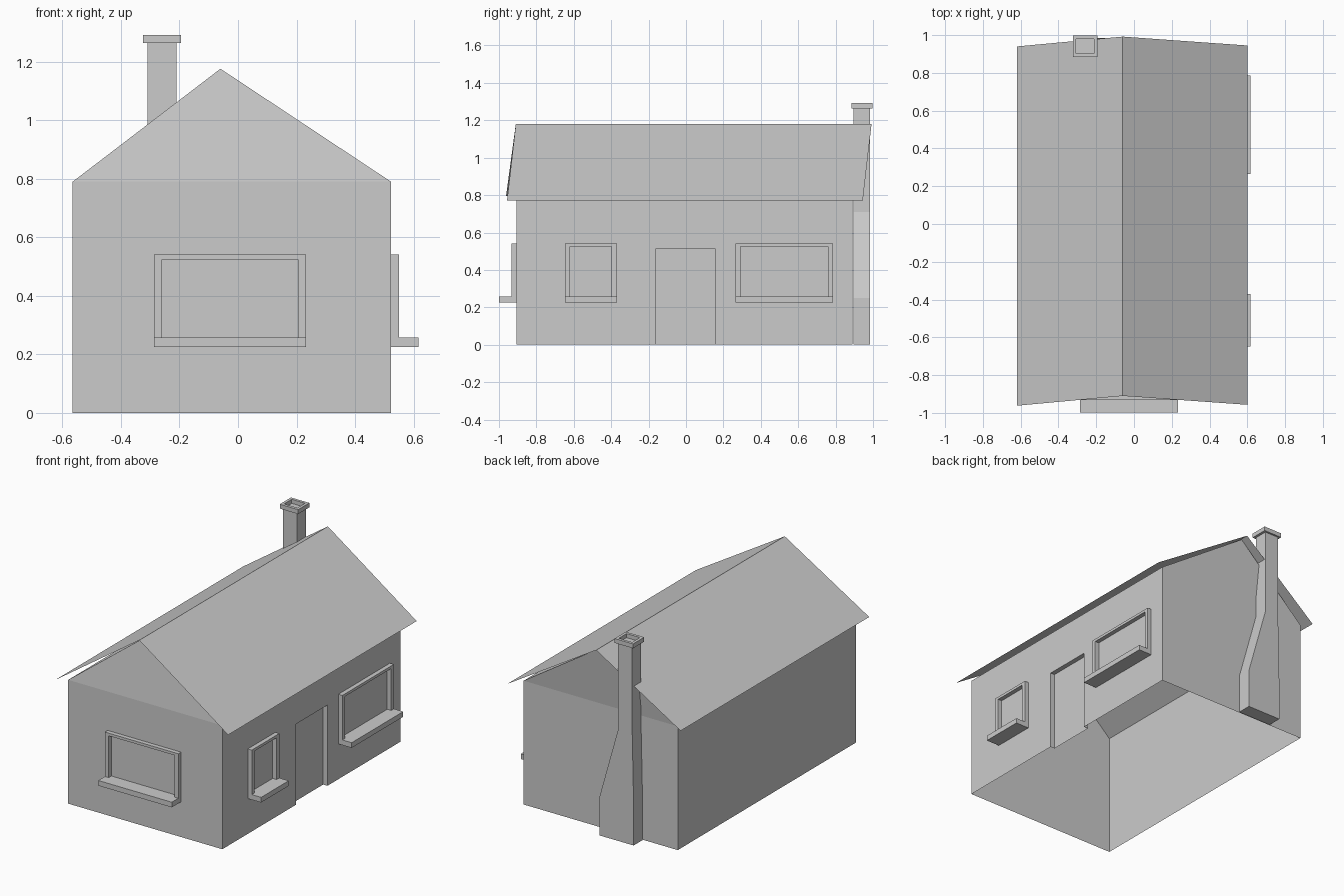
import bpy, bmesh

if "Cube" in bpy.data.objects:
    bpy.data.objects.remove(bpy.data.objects["Cube"])

X0, X1 = -0.565, 0.523        # side walls
Y0, Y1 = -0.905, 0.89         # gable walls
XR, ZR, ZW = -0.06, 1.18, 0.79  # ridge x, ridge height, wall height
LEAN = 0.05                   # ridge is shifted backwards


def make(name, verts, faces, recalc=False):
    me = bpy.data.meshes.new(name)
    me.from_pydata(verts, [], faces)
    if recalc:
        bm = bmesh.new()
        bm.from_mesh(me)
        bmesh.ops.remove_doubles(bm, verts=bm.verts, dist=1e-5)
        bmesh.ops.recalc_face_normals(bm, faces=bm.faces)
        bm.to_mesh(me)
        bm.free()
    ob = bpy.data.objects.new(name, me)
    bpy.context.collection.objects.link(ob)
    return ob


def boxes(name, specs):
    """One object made of boxes given as (x0, x1, y0, y1, z0, z1)."""
    vs, fs = [], []
    for a, b, c, d, e, f in specs:
        n = len(vs)
        vs += [(x, y, z) for z in (e, f) for x, y in ((a, c), (b, c), (b, d), (a, d))]
        fs += [[n + i for i in q] for q in ((0, 3, 2, 1), (4, 5, 6, 7))]
        fs += [[n + i, n + (i + 1) % 4, n + 4 + (i + 1) % 4, n + 4 + i] for i in range(4)]
    return make(name, vs, fs)


# House body: open underneath, leaning gables, doorway notched in the right wall
D0, D1, DH, DX = -0.16, 0.155, 0.515, X1 - 0.03
body = [(X0, Y0, 0), (X1, Y0, 0), (X1, Y1, 0), (X0, Y1, 0),
        (X0, Y0, ZW), (X1, Y0, ZW), (X1, Y1, ZW), (X0, Y1, ZW),
        (XR, Y0 + LEAN, ZR - 0.004), (XR, Y1 + LEAN, ZR - 0.004),
        (X1, D0, 0), (X1, D0, DH), (X1, D1, DH), (X1, D1, 0),
        (DX, D0, 0), (DX, D0, DH), (DX, D1, DH), (DX, D1, 0)]
make("house_body", body, [
    (0, 1, 5, 4), (4, 5, 8), (2, 3, 7, 6), (6, 7, 9), (3, 0, 4, 7),
    (5, 6, 9, 8), (7, 4, 8, 9),
    (1, 10, 11, 12, 13, 2, 6, 5),
    (10, 14, 15, 11), (11, 15, 16, 12), (12, 16, 17, 13)])

# Door panel set back in the doorway
make("door", [body[i] for i in (14, 17, 16, 15)], [(0, 1, 2, 3)])

# Thin roof sheet overhanging all round
make("roof", [(-0.62, -0.962, 0.795), (XR, -0.91, ZR), (0.60, -0.957, 0.77),
              (-0.62, 0.94, 0.795), (XR, 0.992, ZR), (0.60, 0.945, 0.77)],
     [(0, 1, 4, 3), (1, 2, 5, 4)])


# Windows: three frame bars and a deep sill, on the front or right wall
def window(name, side, u0, u1, z0=0.225, z1=0.542, bar=0.027, sill=0.033):
    def place(a, b, depth, e, f):
        if side == "front":
            return (a, b, Y0 - depth, Y0, e, f)
        return (X1, X1 + depth, a, b, e, f)
    zs = z0 + sill
    boxes(name, [place(u0, u0 + bar, 0.028, zs, z1),
                 place(u1 - bar, u1, 0.028, zs, z1),
                 place(u0 + bar, u1 - bar, 0.028, z1 - 0.017, z1),
                 place(u0, u1, 0.094, z0, zs)])


window("front_window", "front", -0.287, 0.232)
window("small_side_window", "right", -0.648, -0.37)
window("large_side_window", "right", 0.265, 0.785)

# Chimney stack: profile with a wide base, extruded in depth
prof = [(-0.32, 0), (-0.08, 0), (-0.08, 0.25), (-0.21, 0.71),
        (-0.21, 1.266), (-0.31, 1.266), (-0.31, 0.71), (-0.32, 0.25)]
n = len(prof)
make("chimney_stack", [(x, y, z) for y in (0.895, 0.985) for x, z in prof],
     [list(range(n)), list(range(2 * n - 1, n - 1, -1))] +
     [(i, i + n, (i + 1) % n + n, (i + 1) % n) for i in range(n)], True)

# Chimney cap: square rim around the flue
a, b, c, d, r = -0.324, -0.194, 0.884, 0.997, 0.018
boxes("chimney_cap", [(a, b, c, c + r, 1.264, 1.292), (a, b, d - r, d, 1.264, 1.292),
                      (a, a + r, c + r, d - r, 1.264, 1.292),
                      (b - r, b, c + r, d - r, 1.264, 1.292)])
